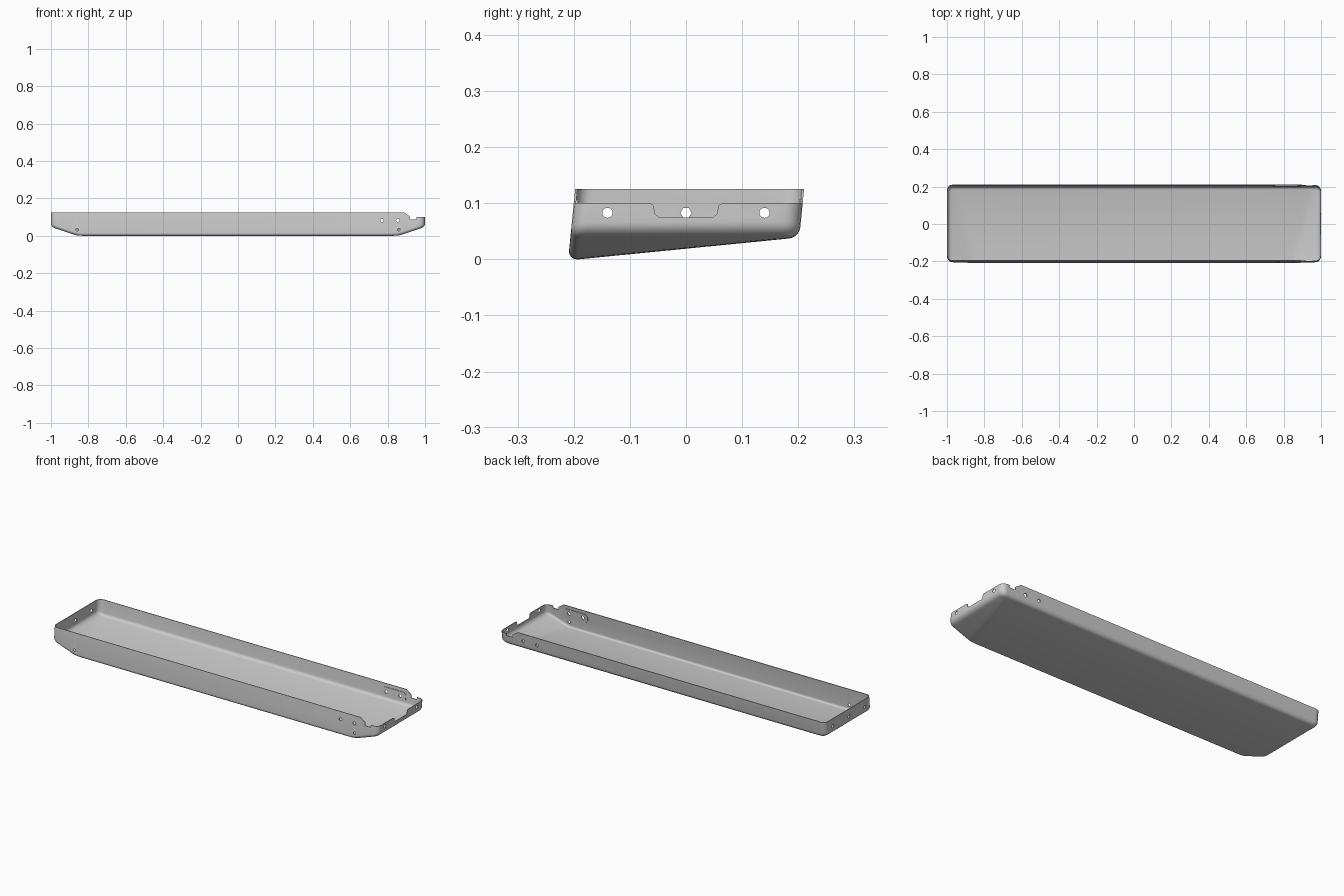
import bpy, bmesh, math

if "Cube" in bpy.data.objects:
    bpy.data.objects.remove(bpy.data.objects["Cube"])

W, TOP, R, FIL, LEAN = 0.204, 0.125, 0.03, 0.018, 0.1   # half width, rim, radii, wall lean


def lean(y, z):
    return y + LEAN * (z - 0.06)


def floor_z(x, y):
    # sloping floor blended with the ramps at both ends
    a, b = 0.0186 + 0.1 * y, 0.048 - 0.34 * (1 - abs(x))
    return 0.5 * (a + b + math.sqrt((a - b) ** 2 + 0.004 ** 2)) - 0.0005


def half_outline(d, side, xs):
    # left to right along one long side, inset by d, with rounded corners
    r, cx, cy, n = R - d, 1 - R, W - R, 5
    arc = [math.radians(90 * i / n) for i in range(n + 1)]
    left = [(-cx - r * math.cos(a), side * (cy + r * math.sin(a))) for a in arc]
    right = [(-x, y) for x, y in reversed(left)]
    mid = [(-x, side * (W - d)) for x in xs] + [(x, side * (W - d)) for x in reversed(xs)]
    return left + mid + right


def finish(bm, name):
    bmesh.ops.recalc_face_normals(bm, faces=bm.faces)
    me = bpy.data.meshes.new(name)
    bm.to_mesh(me)
    bm.free()
    ob = bpy.data.objects.new(name, me)
    bpy.context.collection.objects.link(ob)
    return ob


def prism(name, pts, lo, hi, axis, leaning=False):
    # extrude a profile (u, z) from lo to hi along 'x' or 'y'
    bm = bmesh.new()
    rings = []
    for t in (lo, hi):
        ring = []
        for u, z in pts:
            x, y = (t, u) if axis == 'x' else (u, t)
            ring.append(bm.verts.new((x, lean(y, z) if leaning else y, z)))
        rings.append(ring)
        bm.faces.new(ring)
    n = len(pts)
    for i in range(n):
        j = (i + 1) % n
        bm.faces.new((rings[0][i], rings[0][j], rings[1][j], rings[1][i]))
    return finish(bm, name)


def circle(u, z, r, n=20):
    return [(u + r * math.cos(2 * math.pi * i / n), z + r * math.sin(2 * math.pi * i / n))
            for i in range(n)]


def apply_mod(ob, mod):
    bpy.ops.object.select_all(action='DESELECT')
    ob.select_set(True)
    bpy.context.view_layer.objects.active = ob
    bpy.ops.object.modifier_apply(modifier=mod.name)


# tray shell: rim, walls, floor fillet, then floor strips
front_x = [0.94, 0.90, 0.88, 0.86, 0.84, 0.82]
back_x = [0.9695, 0.967, 0.962, 0.955, 0.94, 0.92]
bm = bmesh.new()
levels = [(0, None)]
for k in range(6):
    a = math.radians(90 * k / 5)
    levels.append((FIL * (1 - math.cos(a)), FIL * (1 - math.sin(a))))
rings = []
for d, up in levels:
    f, b = half_outline(d, -1, front_x), half_outline(d, 1, back_x)
    ring = []
    for x, y in f + b[::-1]:
        z = TOP if up is None else floor_z(x, y) + up
        ring.append(bm.verts.new((x, lean(y, z), z)))
    rings.append(ring)
n = len(rings[0])
for a, b in zip(rings, rings[1:]):
    for i in range(n):
        j = (i + 1) % n
        bm.faces.new((a[i], a[j], b[j], b[i]))
inner = rings[-1]
for i in range(n // 2 - 1):
    bm.faces.new((inner[i], inner[i + 1], inner[n - 2 - i], inner[n - 1 - i]))
lid = bm.faces.new(rings[0])
bmesh.ops.recalc_face_normals(bm, faces=bm.faces)
bmesh.ops.delete(bm, geom=[lid], context='FACES_ONLY')
low = min(v.co.z for v in bm.verts)
bmesh.ops.translate(bm, verts=bm.verts, vec=(0, 0, -low))
me = bpy.data.meshes.new("tray")
bm.to_mesh(me)
bm.free()
tray = bpy.data.objects.new("tray", me)
bpy.context.collection.objects.link(tray)
sol = tray.modifiers.new("thickness", 'SOLIDIFY')
sol.thickness, sol.offset, sol.use_even_offset = 0.004, -1, True
apply_mod(tray, sol)

# embossed pads inside both long walls, around the hole pairs
pad_pts = [(0.74, 0.07), (0.755, 0.057), (0.875, 0.057), (0.89, 0.07),
           (0.89, 0.095), (0.875, 0.107), (0.755, 0.107), (0.74, 0.095)]
pads = [prism(nm, pad_pts, s * (W - 0.003), s * (W - 0.007), 'y', True)
        for nm, s in (("front_pad", -1), ("back_pad", 1))]

# cutters: stepped rim at the right end, end notch, and all holes
step = [(0.885, 0.127), (0.92, 0.103), (0.92, 0.088), (0.955, 0.088),
        (0.955, 0.1), (1.1, 0.1), (1.1, 0.2), (0.885, 0.2)]
notch = [(-0.067, 0.102), (-0.058, 0.096), (-0.055, 0.081), (-0.048, 0.075)]
notch += [(-y, z) for y, z in reversed(notch)]
notch = [(-0.067, 0.15)] + notch + [(0.067, 0.15)]
pair = [prism("wall_hole_cutter", circle(x, 0.083, 0.009), -0.3, 0.3, 'y') for x in (0.77, 0.855)]
cutters = pair + [prism("rim_step_cutter", step, -0.3, 0.3, 'y'),
                  prism("end_notch_cutter", notch, 0.95, 1.1, 'x'),
                  prism("hex_hole_cutter", circle(0, 0.083, 0.01, 6), -1.1, -0.95, 'x')]
for y in (-0.14, 0.14):
    cutters.append(prism("end_hole_cutter", circle(y, 0.083, 0.009), -1.1, 1.1, 'x'))
for x in (-0.86, 0.86):
    cutters.append(prism("drain_hole_cutter", circle(x, 0.033, 0.007), -0.3, -0.15, 'y'))

for ob, tools in [(tray, cutters)] + [(p, pair) for p in pads]:
    for c in tools:
        m = ob.modifiers.new("cut", 'BOOLEAN')
        m.operation, m.solver, m.object = 'DIFFERENCE', 'EXACT', c
        apply_mod(ob, m)
for c in cutters:
    bpy.data.objects.remove(c)

# smooth shading with sharp creases
for ob in [tray] + pads:
    bpy.ops.object.select_all(action='DESELECT')
    ob.select_set(True)
    bpy.context.view_layer.objects.active = ob
    bpy.ops.object.shade_smooth_by_angle(angle=math.radians(35))
